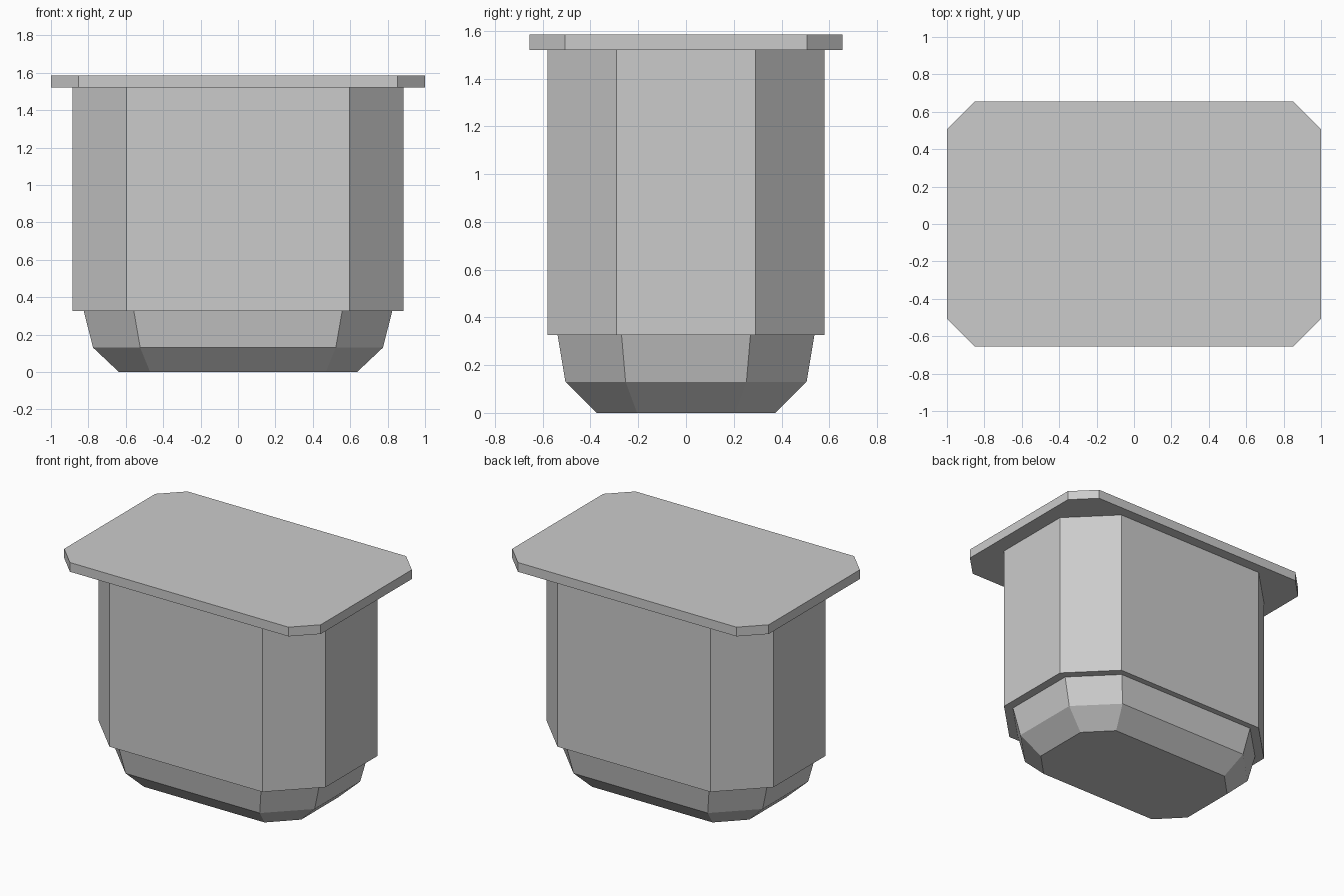
import bpy
import bmesh

cube = bpy.data.objects.get("Cube")
if cube:
    bpy.data.objects.remove(cube, do_unlink=True)

# Single plain grey
grey = bpy.data.materials.new("light grey")
grey.use_nodes = True
colour = (0.6, 0.6, 0.6, 1)
grey.diffuse_color = colour
grey.node_tree.nodes["Principled BSDF"].inputs["Base Color"].default_value = colour


def octagon(x, y, flat_x, flat_y):
    """Rectangle with cut corners, counter-clockwise."""
    return [(x, -flat_y), (x, flat_y), (flat_x, y), (-flat_x, y),
            (-x, flat_y), (-x, -flat_y), (-flat_x, -y), (flat_x, -y)]


def loft(name, sections):
    """Closed solid through (z, half x, half y, flat x, flat y) sections."""
    bm = bmesh.new()
    rings = [[bm.verts.new((px, py, z)) for px, py in octagon(*size)]
             for z, *size in sections]
    for low, high in zip(rings, rings[1:]):
        for i in range(len(low)):
            j = (i + 1) % len(low)
            bm.faces.new((low[i], low[j], high[j], high[i]))
    bm.faces.new(rings[0][::-1])
    bm.faces.new(rings[-1])
    mesh = bpy.data.meshes.new(name)
    bm.to_mesh(mesh)
    bm.free()
    mesh.materials.append(grey)
    obj = bpy.data.objects.new(name, mesh)
    bpy.context.collection.objects.link(obj)
    return obj


# Tapered foot, narrower than the body above it
loft("tapered_base", [(0, 0.637, 0.375, 0.47, 0.205),
                      (0.13, 0.775, 0.505, 0.523, 0.253),
                      (0.327, 0.825, 0.538, 0.557, 0.27)])

# Straight-sided container
loft("body", [(0.327, 0.886, 0.58, 0.596, 0.29),
              (1.52, 0.886, 0.58, 0.596, 0.29)])

# Flat overhanging lid
loft("lid", [(1.52, 1, 0.655, 0.852, 0.507),
             (1.585, 1, 0.655, 0.852, 0.507)])
